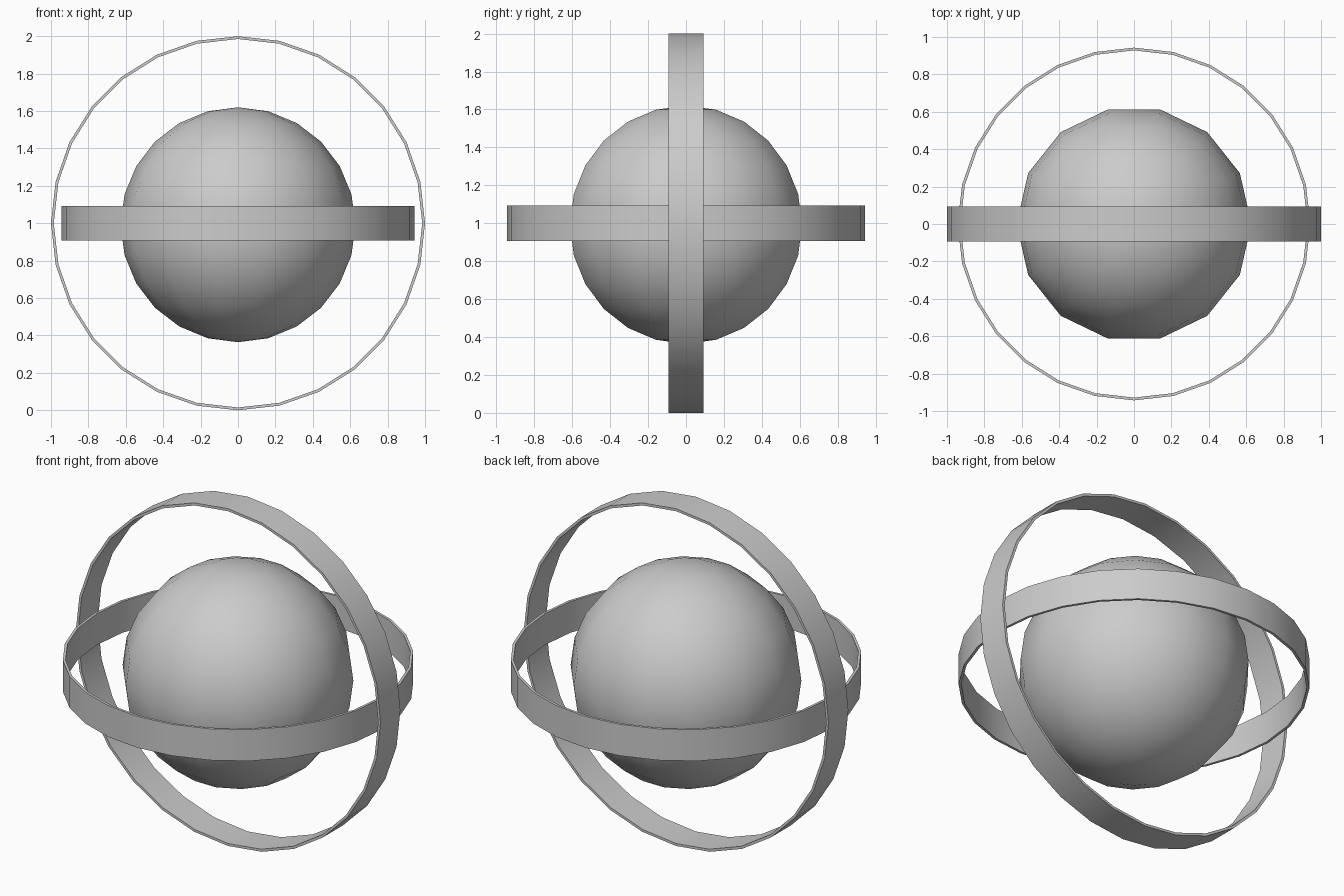
import bpy, bmesh
from math import sin, cos, pi, radians
from mathutils import Matrix

if "Cube" in bpy.data.objects:
    bpy.data.objects.remove(bpy.data.objects["Cube"])


def lathe(name, profile, segments, closed, matrix):
    """Revolve (radius, height) points around z, then place with matrix."""
    bm = bmesh.new()
    verts = [bm.verts.new((r, 0, h)) for r, h in profile]
    pairs = list(zip(verts, verts[1:]))
    if closed:
        pairs.append((verts[-1], verts[0]))
    edges = [bm.edges.new(p) for p in pairs]
    bmesh.ops.spin(bm, geom=verts + edges, cent=(0, 0, 0), axis=(0, 0, 1),
                   angle=2 * pi, steps=segments, use_merge=False)
    bmesh.ops.remove_doubles(bm, verts=bm.verts[:], dist=0.0005)
    bmesh.ops.recalc_face_normals(bm, faces=bm.faces[:])
    bmesh.ops.transform(bm, matrix=matrix, verts=bm.verts[:])
    mesh = bpy.data.meshes.new(name)
    bm.to_mesh(mesh)
    bm.free()
    obj = bpy.data.objects.new(name, mesh)
    bpy.context.collection.objects.link(obj)
    bpy.ops.object.select_all(action='DESELECT')
    obj.select_set(True)
    bpy.context.view_layer.objects.active = obj
    bpy.ops.object.shade_smooth_by_angle(angle=radians(30))
    return obj


def band(name, radius, matrix, half=0.093, thick=0.015):
    inner = radius - thick
    profile = [(radius, -half), (radius, half), (inner, half), (inner, -half)]
    return lathe(name, profile, 28, True, matrix)


# Central ball: 14 segments, 12 rings
R = 0.628
arc = [(R * sin(pi * i / 12), R * cos(pi * i / 12)) for i in range(13)]
lathe("core_ball", arc, 14, False, Matrix.Translation((0, 0, 0.992)))

# Two thin crossing bands
centre = Matrix.Translation((0, 0, 1))
band("horizontal_ring", 0.943, centre)
band("vertical_ring", 1.0, centre @ Matrix.Rotation(pi / 2, 4, 'X'))
